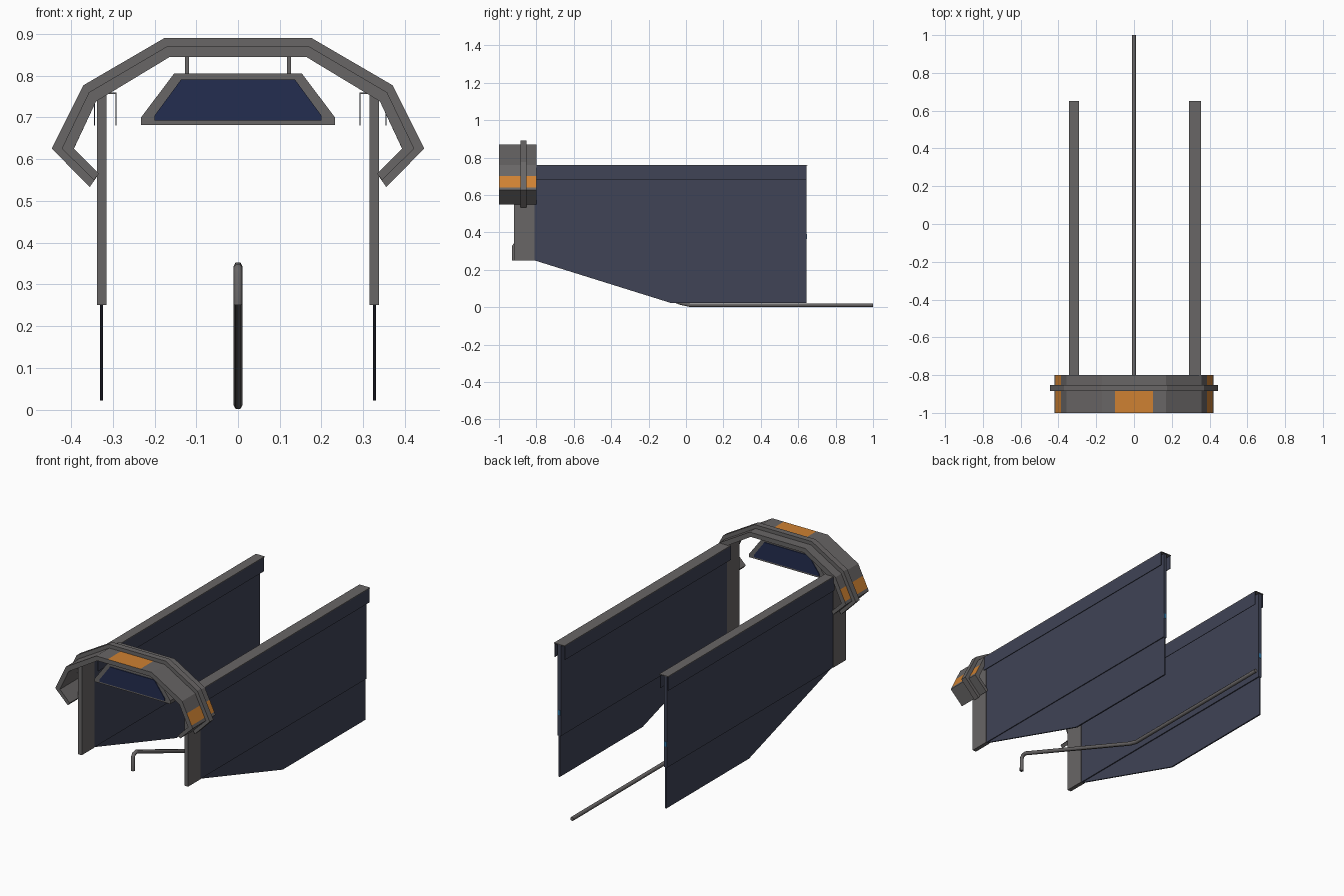
import bpy, bmesh
from mathutils import Vector

if "Cube" in bpy.data.objects:
    bpy.data.objects.remove(bpy.data.objects["Cube"])


def material(name, rgb):
    m = bpy.data.materials.new(name)
    m.diffuse_color = (*rgb, 1)
    m.use_nodes = True
    m.node_tree.nodes["Principled BSDF"].inputs["Base Color"].default_value = m.diffuse_color
    return m


GREY = material("warm grey metal", (0.14, 0.132, 0.132))
SLATE = material("slate panel", (0.05, 0.056, 0.092))
ORANGE = material("orange marker", (0.62, 0.22, 0.032))
NAVY = material("navy screen", (0.017, 0.026, 0.08))
BLUE = material("blue light", (0.03, 0.19, 0.4))


def finish(name, bm, mats):
    bmesh.ops.recalc_face_normals(bm, faces=bm.faces)
    me = bpy.data.meshes.new(name)
    bm.to_mesh(me)
    bm.free()
    for m in mats:
        me.materials.append(m)
    ob = bpy.data.objects.new(name, me)
    bpy.context.collection.objects.link(ob)
    return ob


def prism(name, pts, axis, lo, hi, mat):
    """Extrude a 2D outline along x (points are y,z) or y (points are x,z)."""
    bm = bmesh.new()
    place = (lambda a, b: (lo, a, b)) if axis == "x" else (lambda a, b: (a, lo, b))
    face = bm.faces.new([bm.verts.new(place(a, b)) for a, b in pts])
    ext = bmesh.ops.extrude_face_region(bm, geom=[face])
    d = Vector((hi - lo, 0, 0)) if axis == "x" else Vector((0, hi - lo, 0))
    bmesh.ops.translate(bm, vec=d, verts=[v for v in ext["geom"] if isinstance(v, bmesh.types.BMVert)])
    return finish(name, bm, [mat])


def box(name, x, y, z, mat):
    return prism(name, [(y[0], z[0]), (y[1], z[0]), (y[1], z[1]), (y[0], z[1])], "x", x[0], x[1], mat)


def mirrored(half):
    return [(-x, z) for x, z in half] + half[::-1]


def arch(name, outer, inner, y0, y1, marked=lambda c: False):
    """Bent strip between two matching polylines; outer faces passing the rule are orange."""
    outer, inner = mirrored(outer), mirrored(inner)
    bm = bmesh.new()
    rows = [[bm.verts.new(p) for p in ((o[0], y0, o[1]), (o[0], y1, o[1]),
                                       (i[0], y1, i[1]), (i[0], y0, i[1]))]
            for o, i in zip(outer, inner)]
    for a, b in zip(rows, rows[1:]):
        for k in range(4):
            n = (k + 1) % 4
            f = bm.faces.new((a[k], a[n], b[n], b[k]))
            if k == 0 and marked(f.calc_center_median()):
                f.material_index = 1
    bm.faces.new(rows[0])
    bm.faces.new(rows[-1])
    return finish(name, bm, [GREY, ORANGE])


# Arch: band in front of and behind a raised rib, with orange markers
band_out = [(0.345, 0.55), (0.422, 0.625), (0.415, 0.64), (0.386, 0.70), (0.357, 0.76), (0.17, 0.87), (0.10, 0.87)]
band_in = [(0.333, 0.565), (0.393, 0.625), (0.388, 0.636), (0.364, 0.687), (0.34, 0.738), (0.163, 0.845), (0.10, 0.845)]
rib_out = [(0.355, 0.533), (0.446, 0.625), (0.37, 0.777), (0.176, 0.89)]
rib_in = [(0.333, 0.565), (0.393, 0.625), (0.34, 0.738), (0.163, 0.845)]


def on_side(c):
    return 0.64 < c.z < 0.70


def on_side_or_top(c):
    return on_side(c) or abs(c.x) < 0.05


arch("arch_band_front", band_out, band_in, -1.0, -0.885, on_side_or_top)
arch("arch_band_back", band_out, band_in, -0.852, -0.80, on_side)
arch("arch_rib", rib_out, rib_in, -0.885, -0.852)

# Hanging sign with a screen on both sides
prism("sign_frame", mirrored([(0.232, 0.682), (0.232, 0.70), (0.153, 0.805)]), "y", -0.925, -0.885, GREY)
screen = mirrored([(0.2, 0.692), (0.2, 0.704), (0.136, 0.791)])
prism("sign_screen_front", screen, "y", -0.929, -0.925, NAVY)
prism("sign_screen_back", screen, "y", -0.885, -0.881, NAVY)

for s, side in ((-1, "left"), (1, "right")):
    def sx(a, b):
        return (s * a, s * b)
    box(f"sign_hanger_{side}", sx(0.117, 0.127), (-0.91, -0.90), (0.80, 0.85), GREY)
    # Side wall: front post, upper body, thin tapered lower panel
    box(f"post_{side}", sx(0.315, 0.338), (-0.92, -0.81), (0.25, 0.755), GREY)
    box(f"wall_body_{side}", sx(0.317, 0.336), (-0.81, 0.645), (0.25, 0.755), SLATE)
    prism(f"wall_lower_panel_{side}", [(-0.81, 0.25), (-0.08, 0.022), (0.645, 0.022), (0.645, 0.25)],
          "x", s * 0.323, s * 0.331, SLATE)
    # Light strip inside the wall, showing at its rear end
    box(f"wall_light_{side}", sx(0.319, 0.334), (0.60, 0.647), (0.365, 0.392), BLUE)
    # Cap: flat top with a thin skirt on each side
    outer = 0.356 if s > 0 else 0.345
    box(f"wall_cap_{side}", sx(0.291, outer), (-0.81, 0.65), (0.756, 0.76), GREY)
    box(f"cap_skirt_inner_{side}", sx(0.291, 0.294), (-0.81, 0.645), (0.68, 0.756), SLATE)
    box(f"cap_skirt_outer_{side}", sx(outer - 0.003, outer), (-0.81, 0.645), (0.68, 0.756), SLATE)

# Bent floor pipe: short upright, sloping run, flat run to the rear
cu = bpy.data.curves.new("floor_pipe", "CURVE")
cu.dimensions = "3D"
cu.bevel_depth = 0.011
cu.bevel_resolution = 1
cu.use_fill_caps = True
path = [(-0.921, 0.25), (-0.921, 0.325), (-0.912, 0.339), (-0.89, 0.343), (-0.03, 0.022), (0.02, 0.011), (1.0, 0.011)]
sp = cu.splines.new("POLY")
sp.points.add(len(path) - 1)
for p, (y, z) in zip(sp.points, path):
    p.co = (0, y, z, 1)
cu.materials.append(GREY)
bpy.context.collection.objects.link(bpy.data.objects.new("floor_pipe", cu))
